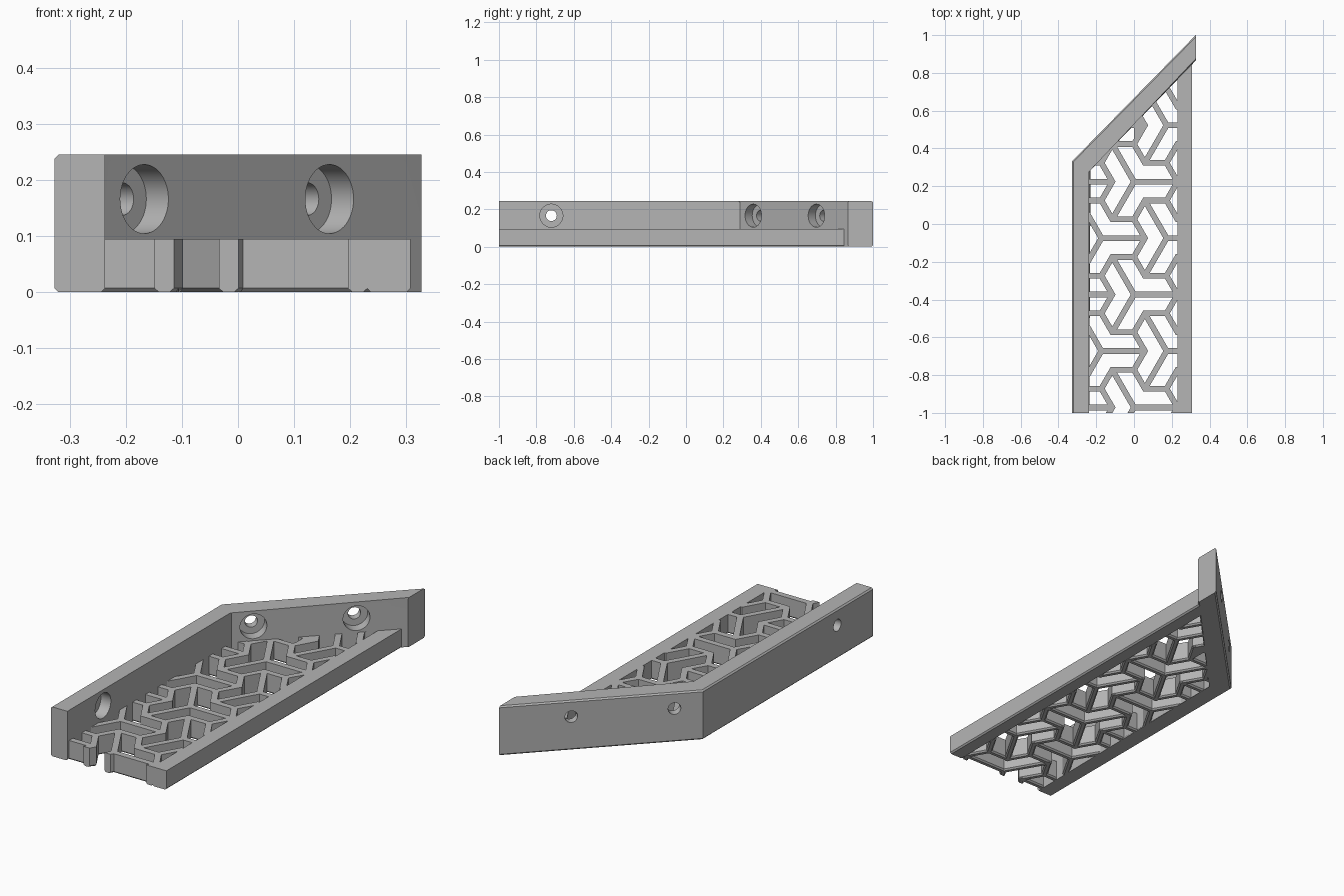
import bpy, bmesh, math
from mathutils import Vector, Matrix

cube = bpy.data.objects.get("Cube")
if cube:
    bpy.data.objects.remove(cube)

WALL_H, FLOOR_H, CHAMFER = 0.245, 0.095, 0.007
PITCH, HALF = 0.345, 0.015          # lattice spacing, half bar width
ROW = PITCH * math.sqrt(3) / 2
INNER_A, INNER_B = Vector((-0.237, 0.288, 0)), Vector((0.327, 0.865, 0))
ALONG = (INNER_B - INNER_A).normalized()
OUT = Vector((-ALONG.y, ALONG.x, 0))

grey = bpy.data.materials.new("light grey")
grey.use_nodes = True
COLOUR = (0.46, 0.46, 0.46, 1)
grey.diffuse_color = COLOUR
grey.node_tree.nodes["Principled BSDF"].inputs["Base Color"].default_value = COLOUR


def finish(name, bm):
    bmesh.ops.recalc_face_normals(bm, faces=bm.faces)
    mesh = bpy.data.meshes.new(name)
    bm.to_mesh(mesh)
    bm.free()
    mesh.materials.append(grey)
    obj = bpy.data.objects.new(name, mesh)
    bpy.context.collection.objects.link(obj)
    return obj


def prism(bm, outline, height, chamfered=()):
    """Extrude an outline upward; chamfer (side index, 'top' or 'bottom') edges."""
    low = [bm.verts.new((x, y, 0)) for x, y in outline]
    high = [bm.verts.new((x, y, height)) for x, y in outline]
    n = len(outline)
    bm.faces.new(low[::-1])
    bm.faces.new(high)
    for i in range(n):
        j = (i + 1) % n
        bm.faces.new((low[i], low[j], high[j], high[i]))
    edges = []
    for i, level in chamfered:
        ring = high if level == "top" else low
        edges.append(bm.edges.get((ring[i], ring[(i + 1) % n])))
    if edges:
        bmesh.ops.bevel(bm, geom=edges, offset=CHAMFER, segments=1, affect='EDGES')


# Bent outer wall
bm = bmesh.new()
prism(bm, [(-0.327, -1), (-0.237, -1), INNER_A.xy, INNER_B.xy, (0.327, 1), (-0.327, 0.333)],
      WALL_H, [(4, "top"), (5, "top"), (4, "bottom"), (5, "bottom"),
               (2, "top"), (1, "bottom"), (2, "bottom")])
wall = finish("outer_wall", bm)

# Counterbored screw holes through the wall
slope = ALONG.y / ALONG.x
holes = [(Vector((-0.237, -0.72, 0.166)), Vector((-1, 0, 0)))]
for x in (-0.167, 0.163):
    holes.append((Vector((x, INNER_A.y + (x - INNER_A.x) * slope, 0.166)), OUT))
for start, axis in holes:
    for radius, near, far in ((0.0615, -0.03, 0.055), (0.029, -0.02, 0.15)):
        bm = bmesh.new()
        place = Matrix.Translation(start + axis * (near + far) / 2) @ \
            axis.to_track_quat('Z', 'Y').to_matrix().to_4x4()
        bmesh.ops.create_cone(bm, cap_ends=True, segments=48, radius1=radius,
                              radius2=radius, depth=far - near, matrix=place)
        cutter = finish("hole_cutter", bm)
        cutter.hide_render = True
        cut = wall.modifiers.new("screw_hole", 'BOOLEAN')
        cut.operation, cut.solver, cut.object = 'DIFFERENCE', 'EXACT', cutter
        bpy.context.view_layer.objects.active = wall
        bpy.ops.object.modifier_apply(modifier=cut.name)
        bpy.data.objects.remove(cutter)

# Side rail
bm = bmesh.new()
prism(bm, [(0.23, -1), (0.307, -1), (0.307, 0.88), (0.23, 0.80)], FLOOR_H,
      [(1, "bottom"), (3, "bottom")])
finish("side_rail", bm)

# Lattice floor of three-armed arrows
bm = bmesh.new()
SECTION = [(-HALF, FLOOR_H), (HALF, FLOOR_H), (HALF, CHAMFER), (HALF - CHAMFER, 0),
           (CHAMFER - HALF, 0), (-HALF, CHAMFER)]


def bar(start, angle, length):
    d = Vector((math.cos(angle), math.sin(angle), 0))
    side = Vector((-d.y, d.x, 0))
    overlap = d * HALF / math.sqrt(3)
    rings = [[bm.verts.new(p + side * s + Vector((0, 0, z))) for s, z in SECTION]
             for p in (start - overlap, start + d * length + overlap)]
    bm.faces.new(rings[0])
    bm.faces.new(rings[1][::-1])
    for i in range(len(SECTION)):
        j = (i + 1) % len(SECTION)
        bm.faces.new((rings[0][i], rings[0][j], rings[1][j], rings[1][i]))
    return start + d * length


third = math.tau / 3
for row in range(-5, 4):
    for col in range(-2, 3):
        hub = Vector(((col + 0.5 * (row % 2)) * PITCH, 0.224 + row * ROW, 0))
        for k in range(3):
            tip = bar(hub, k * third, PITCH * 2 / 3)
            for turn in (-third, third):
                bar(tip, k * third + turn, PITCH / 3)

# Trim the lattice to the frame
for point, normal in (((0, -1, 0), (0, -1, 0)), ((-0.28, 0, 0), (-1, 0, 0)),
                      ((0.235, 0, 0), (1, 0, 0)), (INNER_A + OUT * 0.04, OUT)):
    cut = bmesh.ops.bisect_plane(bm, geom=bm.verts[:] + bm.edges[:] + bm.faces[:],
                                 plane_co=point, plane_no=normal, clear_outer=True)
    rim = [e for e in cut["geom_cut"] if isinstance(e, bmesh.types.BMEdge)]
    bmesh.ops.edgeloop_fill(bm, edges=rim)
finish("lattice_floor", bm)

# Solid corner where the lattice meets the slanted wall
bm = bmesh.new()
prism(bm, [(0, 0.42), (0.062, 0.523), (0.03, 0.58), (0, 0.56)], FLOOR_H)
finish("corner_infill", bm)

# Smooth the hole walls, keep everything else crisp
bpy.ops.object.select_all(action='DESELECT')
wall.select_set(True)
bpy.context.view_layer.objects.active = wall
bpy.ops.object.shade_smooth_by_angle(angle=math.radians(20))
